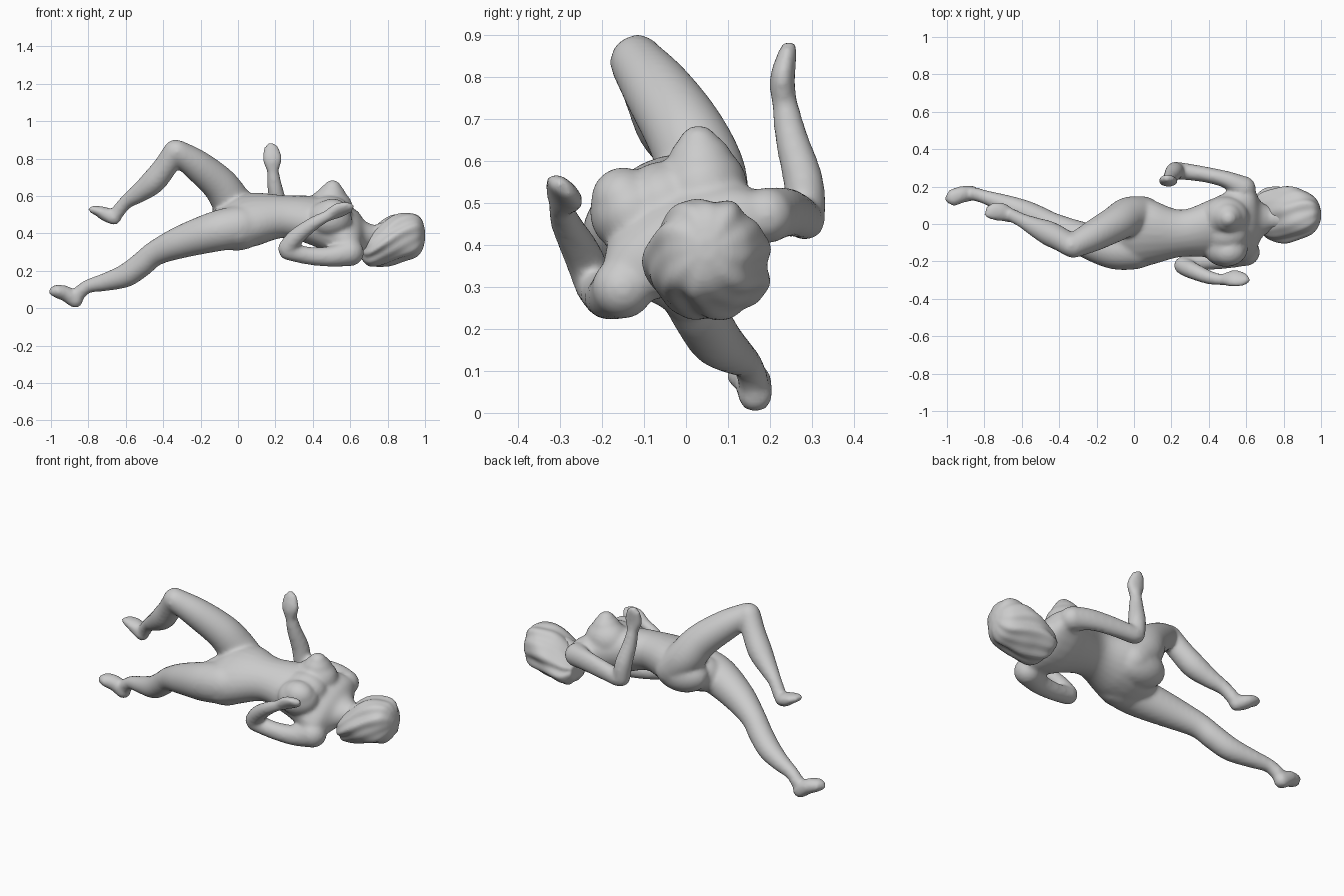
import bpy, bmesh, math
from mathutils import Vector, Matrix


def spline(pts, steps=6):
    """Smooth interpolation through (x, y, z, a, b) stations."""
    p = [pts[0]] + pts + [pts[-1]]
    out = []
    for i in range(1, len(p) - 2):
        for k in range(steps):
            t = k / steps
            out.append([0.5 * (2 * q1 + (q2 - q0) * t + (2 * q0 - 5 * q1 + 4 * q2 - q3) * t * t
                               + (3 * q1 - q0 - 3 * q2 + q3) * t ** 3)
                        for q0, q1, q2, q3 in zip(p[i - 1], p[i], p[i + 1], p[i + 2])])
    return out + [list(pts[-1])]


def ball(bm, x, y, z, r, squash=(1, 1, 1)):
    m = Matrix.Translation((x, y, z)) @ Matrix.Diagonal((*squash, 1))
    bmesh.ops.create_icosphere(bm, subdivisions=3, radius=r, matrix=m)


def loft(bm, pts, side=(0, 1, 0), axis=None, segs=24, ripple=None, ends=True):
    """Skin elliptical rings along a path; a lies along side, b across it."""
    pts = [q if len(q) == 5 else (*q, q[3]) for q in pts]
    path = spline(pts)
    rings = []
    for i, (x, y, z, a, b) in enumerate(path):
        lo, hi = path[max(i - 1, 0)], path[min(i + 1, len(path) - 1)]
        t = Vector(axis) if axis else (Vector(hi[:3]) - Vector(lo[:3])).normalized()
        s = Vector(side)
        s = (s - t * s.dot(t)).normalized()
        n = t.cross(s)
        ring = []
        for k in range(segs):
            ang = math.tau * k / segs
            f = ripple(ang, x) if ripple else 1
            ring.append(bm.verts.new(Vector((x, y, z)) + f * (s * a * math.cos(ang) + n * b * math.sin(ang))))
        rings.append(ring)
    for r0, r1 in zip(rings, rings[1:]):
        for k in range(segs):
            bm.faces.new((r0[k], r0[(k + 1) % segs], r1[(k + 1) % segs], r1[k]))
    bm.faces.new(rings[0][::-1])
    bm.faces.new(rings[-1])
    if ends:
        for x, y, z, a, b in (pts[0], pts[-1]):
            ball(bm, x, y, z, min(a, b) * 0.98)


def finish(bm, name, voxel, smooth):
    bmesh.ops.recalc_face_normals(bm, faces=bm.faces)
    me = bpy.data.meshes.new(name)
    bm.to_mesh(me)
    bm.free()
    ob = bpy.data.objects.new(name, me)
    bpy.context.collection.objects.link(ob)
    rm = ob.modifiers.new("fuse", 'REMESH')
    rm.mode = 'VOXEL'
    rm.voxel_size = voxel
    rm.use_smooth_shade = True
    sm = ob.modifiers.new("soften", 'SMOOTH')
    sm.factor = 0.5
    sm.iterations = smooth
    return ob


body = bmesh.new()
roll = Vector((0, 0.9, 0.42))  # lateral axis of the rolled torso

# torso, pelvis to neck
loft(body, [(-0.08, -0.06, 0.44, 0.16, 0.10), (0.0, -0.05, 0.46, 0.20, 0.13),
            (0.1, -0.045, 0.475, 0.18, 0.133), (0.25, -0.05, 0.49, 0.13, 0.11),
            (0.4, -0.025, 0.467, 0.158, 0.128), (0.5, -0.005, 0.435, 0.185, 0.138),
            (0.585, 0.0, 0.41, 0.21, 0.118), (0.64, 0.008, 0.40, 0.195, 0.094),
            (0.68, 0.02, 0.39, 0.105, 0.068), (0.74, 0.03, 0.38, 0.06, 0.06)],
     side=roll, axis=(1, 0, 0))
# chest
ball(body, 0.49, 0.04, 0.535, 0.108, (1.15, 1, 1))
ball(body, 0.50, 0.035, 0.59, 0.08)
ball(body, 0.505, 0.03, 0.636, 0.05)
ball(body, 0.49, -0.13, 0.478, 0.1, (1.2, 1, 1))
ball(body, 0.505, -0.15, 0.51, 0.076, (1.2, 1, 1))
ball(body, 0.49, -0.055, 0.50, 0.1, (1.2, 1, 1))
# seat
ball(body, -0.01, -0.12, 0.42, 0.113, (1.4, 1, 1))
ball(body, 0.0, 0.035, 0.462, 0.107, (1.5, 1, 1))
# face
ball(body, 0.8, 0.03, 0.385, 0.08, (1.2, 0.9, 1))

# bent leg
loft(body, [(0.05, 0.05, 0.48, 0.1), (-0.03, 0.04, 0.565, 0.104), (-0.1, 0.0, 0.663, 0.096),
            (-0.22, -0.065, 0.765, 0.083), (-0.325, -0.118, 0.836, 0.065)])
loft(body, [(-0.335, -0.115, 0.84, 0.063), (-0.39, -0.083, 0.755, 0.064),
            (-0.455, -0.05, 0.675, 0.066), (-0.53, -0.015, 0.615, 0.052),
            (-0.6, 0.02, 0.565, 0.038), (-0.65, 0.045, 0.505, 0.037)])
loft(body, [(-0.662, 0.045, 0.482, 0.038), (-0.71, 0.065, 0.503, 0.05, 0.038),
            (-0.75, 0.065, 0.52, 0.048, 0.028), (-0.782, 0.052, 0.528, 0.034, 0.02)])

# straight leg
loft(body, [(0.06, -0.125, 0.45, 0.1), (0.0, -0.13, 0.435, 0.113),
            (-0.12, -0.13, 0.41, 0.108), (-0.3, -0.07, 0.355, 0.088),
            (-0.44, -0.005, 0.295, 0.068), (-0.52, 0.035, 0.23, 0.066),
            (-0.6, 0.07, 0.175, 0.063), (-0.7, 0.11, 0.142, 0.05),
            (-0.8, 0.145, 0.117, 0.037), (-0.85, 0.16, 0.08, 0.038)])
loft(body, [(-0.87, 0.165, 0.042, 0.042), (-0.92, 0.158, 0.077, 0.045, 0.042),
            (-0.97, 0.14, 0.09, 0.046, 0.036), (-0.985, 0.135, 0.09, 0.04, 0.028)])

# raised arm
loft(body, [(0.585, 0.19, 0.47, 0.068), (0.5, 0.235, 0.478, 0.047, 0.06),
            (0.38, 0.265, 0.472, 0.042, 0.054), (0.24, 0.285, 0.458, 0.047)])
loft(body, [(0.225, 0.285, 0.463, 0.047), (0.215, 0.28, 0.55, 0.048),
            (0.195, 0.25, 0.66, 0.039), (0.185, 0.235, 0.745, 0.03)], side=(1, 0, 0))
loft(body, [(0.185, 0.233, 0.74, 0.033, 0.03), (0.183, 0.23, 0.8, 0.053, 0.03),
            (0.175, 0.245, 0.868, 0.036, 0.021)], side=(1, 0, 0))

# folded arm
loft(body, [(0.6, -0.15, 0.298, 0.075), (0.5, -0.182, 0.277, 0.056),
            (0.38, -0.2, 0.28, 0.048), (0.265, -0.218, 0.305, 0.048)])
loft(body, [(0.26, -0.222, 0.318, 0.048), (0.31, -0.248, 0.38, 0.046),
            (0.4, -0.285, 0.45, 0.037), (0.48, -0.3, 0.495, 0.029)])
loft(body, [(0.475, -0.298, 0.492, 0.03), (0.535, -0.29, 0.522, 0.053, 0.03),
            (0.602, -0.3, 0.543, 0.037, 0.021)], side=(0, 0.75, -0.65))
finish(body, "reclining_figure_body", 0.01, 11)

# hair with twisting locks
hair = bmesh.new()


def locks(ang, x):
    return (1 + 0.035 * math.sin(7 * ang + 14 * x) + 0.025 * math.sin(4 * ang - 22 * x)
            + 0.025 * math.sin(11 * ang + 30 * x))


loft(hair, [(0.652, 0.08, 0.32, 0.075, 0.045), (0.70, 0.06, 0.314, 0.128, 0.09),
            (0.80, 0.052, 0.357, 0.146, 0.126), (0.88, 0.052, 0.38, 0.136, 0.130),
            (0.95, 0.05, 0.388, 0.107, 0.117), (0.985, 0.05, 0.39, 0.066, 0.08),
            (1.0, 0.05, 0.39, 0.02, 0.025)],
     axis=(1, 0, 0), segs=72, ripple=locks, ends=False)
finish(hair, "hair", 0.007, 2)
